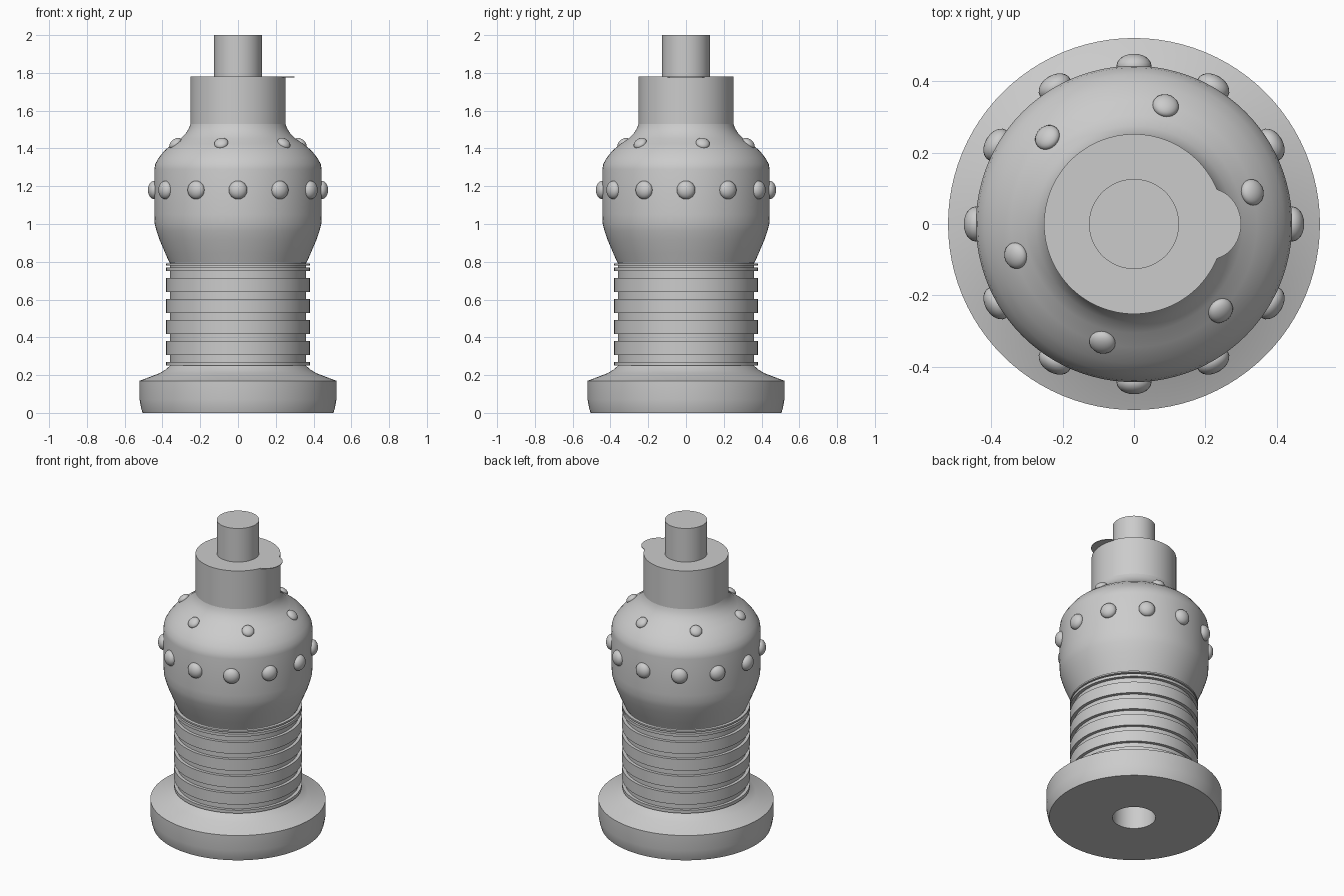
import bpy
import bmesh
from math import radians, cos, sin, tau
from mathutils import Matrix, Vector

cube = bpy.data.objects.get("Cube")
if cube:
    bpy.data.objects.remove(cube, do_unlink=True)

grey = bpy.data.materials.new("plain_grey")
grey.use_nodes = True
COLOUR = (0.6, 0.6, 0.6, 1)
grey.diffuse_color = COLOUR
grey.node_tree.nodes["Principled BSDF"].inputs["Base Color"].default_value = COLOUR

CORE = 0.2  # radius of the inner core that the outer rings sit on


def finish(name, bm, angle=30):
    mesh = bpy.data.meshes.new(name)
    bm.to_mesh(mesh)
    bm.free()
    mesh.materials.append(grey)
    obj = bpy.data.objects.new(name, mesh)
    bpy.context.collection.objects.link(obj)
    bpy.ops.object.select_all(action="DESELECT")
    obj.select_set(True)
    bpy.context.view_layer.objects.active = obj
    bpy.ops.object.shade_smooth_by_angle(angle=radians(angle))
    return obj


def lathe(name, profile, steps=96):
    """Turn (radius, height) points round z; off-axis profiles are closed."""
    bm = bmesh.new()
    verts = [bm.verts.new((r, 0, z)) for r, z in profile]
    edges = [bm.edges.new(pair) for pair in zip(verts, verts[1:])]
    if profile[0][0] > 0:
        edges.append(bm.edges.new((verts[-1], verts[0])))
    bmesh.ops.spin(bm, geom=verts + edges, axis=(0, 0, 1), cent=(0, 0, 0),
                   angle=tau, steps=steps, use_merge=True)
    bmesh.ops.remove_doubles(bm, verts=bm.verts, dist=1e-5)
    bmesh.ops.recalc_face_normals(bm, faces=bm.faces)
    return finish(name, bm)


def stud_ring(name, count, start, radius, z, tilt, size, depth):
    """Flattened balls whose short axis points out of the surface."""
    bm = bmesh.new()
    for i in range(count):
        a = radians(start) + tau * i / count
        out = Vector((cos(a) * cos(tilt), sin(a) * cos(tilt), sin(tilt)))
        place = (Matrix.Translation((radius * cos(a), radius * sin(a), z))
                 @ out.to_track_quat("Z", "Y").to_matrix().to_4x4()
                 @ Matrix.Diagonal((size, size, depth, 1)))
        bmesh.ops.create_uvsphere(bm, u_segments=24, v_segments=12,
                                  radius=1, matrix=place)
    return finish(name, bm, 60)


# Flanged foot with its bored core
lathe("base", [(0, 1.7), (0.128, 1.7), (0.128, 0), (0.505, 0), (0.513, 0.025),
               (0.521, 0.07), (0.521, 0.17), (0.415, 0.21), (0.385, 0.228),
               (0.36, 0.25), (CORE, 0.25), (CORE, 1.75), (0, 1.75)])

# Grooved neck: a sleeve and evenly spaced raised bands
lathe("neck_sleeve", [(CORE, 0.24), (0.36, 0.24), (0.36, 0.81), (CORE, 0.81)])
bands = [(0.25, 0.27)] + [(0.307 + 0.111 * i, 0.381 + 0.111 * i) for i in range(4)]
bands += [(0.752, 0.77), (0.78, 0.79)]
for i, (low, high) in enumerate(bands):
    lathe(f"neck_band_{i + 1}", [(0.34, low), (0.38, low), (0.38, high), (0.34, high)])

# Rounded bulb
lathe("bulb", [(CORE, 0.795), (0.363, 0.795), (0.385, 0.845), (0.415, 0.915),
               (0.432, 0.965), (0.441, 1.0), (0.443, 1.05), (0.443, 1.29),
               (0.438, 1.318), (0.42, 1.35), (0.39, 1.388), (0.345, 1.425),
               (0.305, 1.452), (0.275, 1.482), (0.258, 1.51), (0.252, 1.53),
               (CORE, 1.53)])

# Collar and shaft
lathe("collar", [(CORE, 1.5), (0.252, 1.5), (0.252, 1.78), (0, 1.78)][::-1]
      + [(0, 1.5)])
lathe("shaft", [(0, 1.76), (0.126, 1.76), (0.126, 2), (0, 2)])

# Thin rounded tab on the left edge of the collar top
bm = bmesh.new()
bmesh.ops.create_cone(bm, cap_ends=True, segments=48, radius1=1, radius2=1, depth=1,
                      matrix=Matrix.Translation((0.21, 0, 1.778))
                      @ Matrix.Diagonal((0.09, 0.1, 0.004, 1)))
finish("collar_tab", bm)

# Studs round the middle and on the shoulder
stud_ring("middle_studs", 12, 0, 0.443, 1.18, 0, 0.049, 0.034)
stud_ring("shoulder_studs", 6, 15, 0.343, 1.427, radians(50), 0.037, 0.022)
